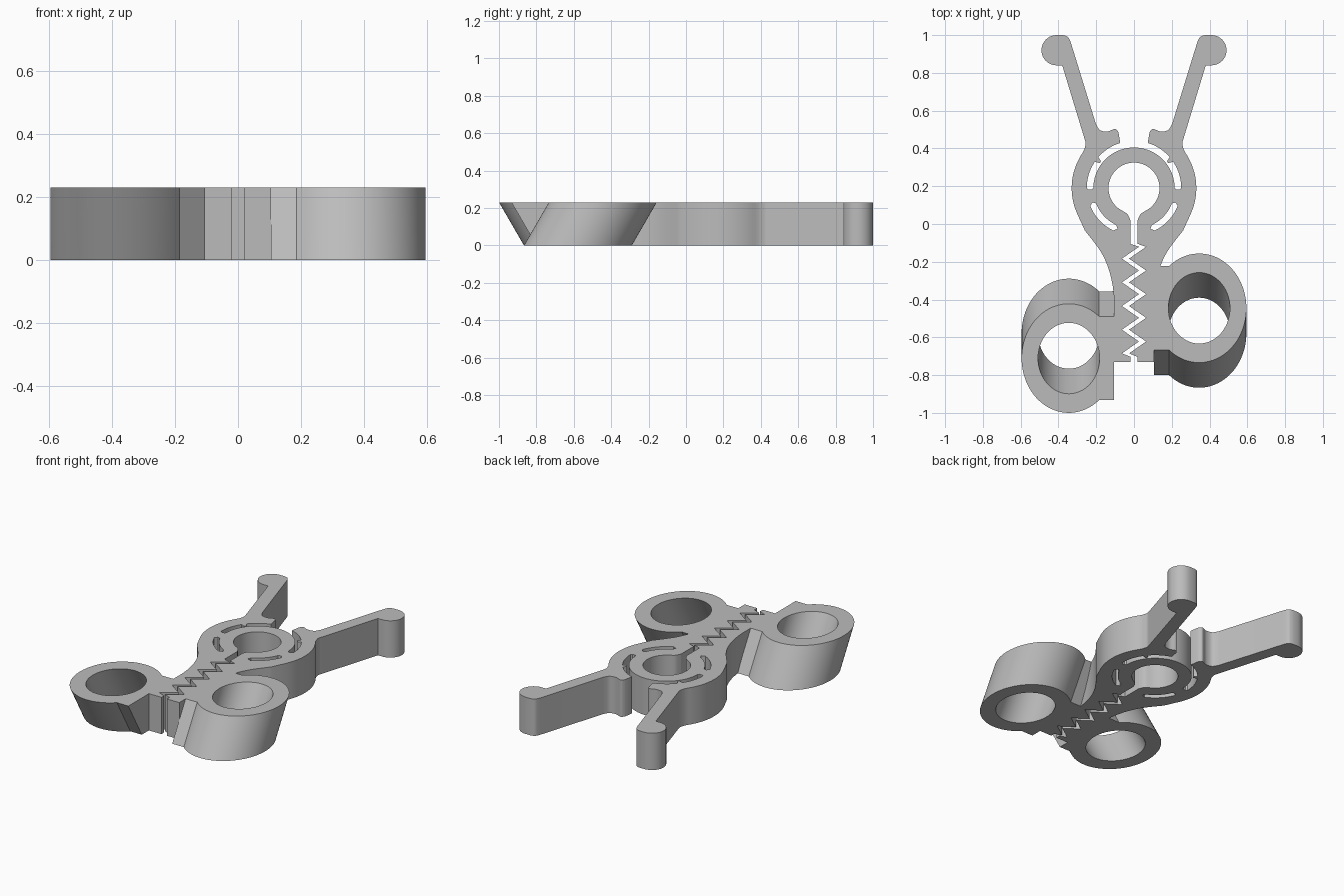
import bpy, bmesh
from math import sin, cos, radians, pi
from mathutils import Vector

cube = bpy.data.objects.get("Cube")
if cube:
    bpy.data.objects.remove(cube)

H = 0.23          # plate thickness
CY = 0.19         # centre of the round grip
SLIT = 0.019      # half width of the slit between the jaws

grey = bpy.data.materials.new("light grey plastic")
grey.use_nodes = True
grey.diffuse_color = (0.5, 0.5, 0.5, 1)
grey.node_tree.nodes["Principled BSDF"].inputs["Base Color"].default_value = (0.5, 0.5, 0.5, 1)


def arc(cx, cy, rx, a0, a1, n, ry=None):
    ry = ry or rx
    angles = [radians(a0 + (a1 - a0) * i / n) for i in range(n + 1)]
    return [(cx + rx * cos(a), cy + ry * sin(a)) for a in angles]


def smooth(pts, n=6):
    """Catmull-Rom curve through the points."""
    p = [Vector(q) for q in [pts[0]] + pts + [pts[-1]]]
    out = []
    for a, b, c, d in zip(p, p[1:], p[2:], p[3:]):
        for i in range(n):
            t = i / n
            v = 0.5 * (2 * b + (c - a) * t + (2 * a - 5 * b + 4 * c - d) * t ** 2
                       + (3 * b - a - 3 * c + d) * t ** 3)
            out.append(tuple(v))
    return out + [pts[-1]]


def mirror(pts, s):
    return [(s * x, y) for x, y in pts]


def plate(name, loops, lean=0.0):
    """Extrude closed outlines (holes included), leaning along y with height."""
    cu = bpy.data.curves.new(name + "_profile", "CURVE")
    cu.dimensions = "2D"
    cu.fill_mode = "BOTH"
    cu.extrude = H / 2
    for loop in loops:
        sp = cu.splines.new("POLY")
        sp.points.add(len(loop) - 1)
        for pt, (x, y) in zip(sp.points, loop):
            pt.co = (x, y, 0, 1)
        sp.use_cyclic_u = True
    tmp = bpy.data.objects.new(name + "_profile", cu)
    bpy.context.collection.objects.link(tmp)
    dg = bpy.context.evaluated_depsgraph_get()
    me = bpy.data.meshes.new_from_object(tmp.evaluated_get(dg))
    bpy.data.objects.remove(tmp)
    bm = bmesh.new()
    bm.from_mesh(me)
    bmesh.ops.remove_doubles(bm, verts=bm.verts, dist=1e-5)
    for v in bm.verts:
        v.co.z += H / 2
        v.co.y += lean * v.co.z / H
    bmesh.ops.recalc_face_normals(bm, faces=bm.faces)
    bm.to_mesh(me)
    bm.free()
    me.name = name
    me.materials.clear()
    me.materials.append(grey)
    ob = bpy.data.objects.new(name, me)
    bpy.context.collection.objects.link(ob)
    bpy.ops.object.select_all(action="DESELECT")
    ob.select_set(True)
    bpy.context.view_layer.objects.active = ob
    bpy.ops.object.shade_smooth_by_angle(angle=radians(30))
    return ob


def half_outline(s):
    """One jaw with its handle, from the top of the ring to the top of the bore."""
    p = arc(0, CY, 0.215, 90, 0, 24)                       # outside of ring
    p += [(0.224, CY - 0.008), (0.241, CY - 0.008)]        # end of spring gap
    p += arc(0, CY, 0.25, 0, 34, 9)
    p += arc(0, CY, 0.225, 36, 39, 2)                      # stop bump
    p += arc(0, CY, 0.25, 41, 73, 9)
    p += smooth([(0.082, 0.485), (0.1, 0.503), (0.14, 0.49),
                 (0.18, 0.497), (0.202, 0.53)])            # finger hook
    p += smooth([(0.335, 0.962), (0.35, 0.99), (0.375, 1.0)])
    p += arc(0.41, 0.92, 0.08, 90, -90, 20)                # handle knob
    p += [(0.38, 0.84)]
    p += smooth([(0.263, 0.455), (0.256, 0.425), (0.265, 0.39)])
    p += arc(0, CY, 0.33, 33, -25, 20)                     # outer bow
    p += smooth([(0.26, -0.035), (0.18, -0.14), (0.137, -0.23),
                 (0.114, -0.32), (0.105, -0.4)])           # waist
    p += [(0.105, -0.73)]
    p = mirror(p, s)
    teeth = [(0, -0.73), (0, -0.703)]                      # interlocking teeth
    teeth += [((0.045 if k % 2 else -0.045), -0.685 + 0.0627 * k) for k in range(10)]
    teeth += [(0, -0.105)]
    p += [(x + s * SLIT, y) for x, y in teeth]
    neck = smooth([(SLIT, 0.02), (0.035, 0.052), (0.06, 0.069)])
    return p + mirror(neck + arc(0, CY, 0.135, -60, 90, 32), s)


def slot(s):
    """Curved slot below the ring."""
    a0, a1 = -22, -64
    p = arc(0, CY, 0.25, a0, a1, 12) + arc(0, CY, 0.232, a1 - 4, a1 - 4, 1)[:1]
    p += arc(0, CY, 0.217, a1, a0, 12) + arc(0, CY, 0.232, a0 + 3, a0 + 3, 1)[:1]
    return mirror(p, s)


# Clip body: both jaws, handles and the split ring
right, left = half_outline(1), half_outline(-1)
plate("clip_body", [right + left[-2:0:-1], slot(1), slot(-1)])

# Leaning tube holders with their connecting tabs
for side, s in (("left", 1), ("right", -1)):
    cx, cy = 0.345, -0.578
    outer = arc(cx, cy, 0.25, -129.8, 129.8, 56, 0.2887)
    outer += [(0.105, cy + 0.222), (0.105, cy - 0.222)]
    bore = arc(cx, cy, 0.163, 0, 360, 56, 0.188)[:-1]
    plate(side + "_tube_holder", [mirror(outer, s), mirror(bore, s)], lean=s * 0.133)
